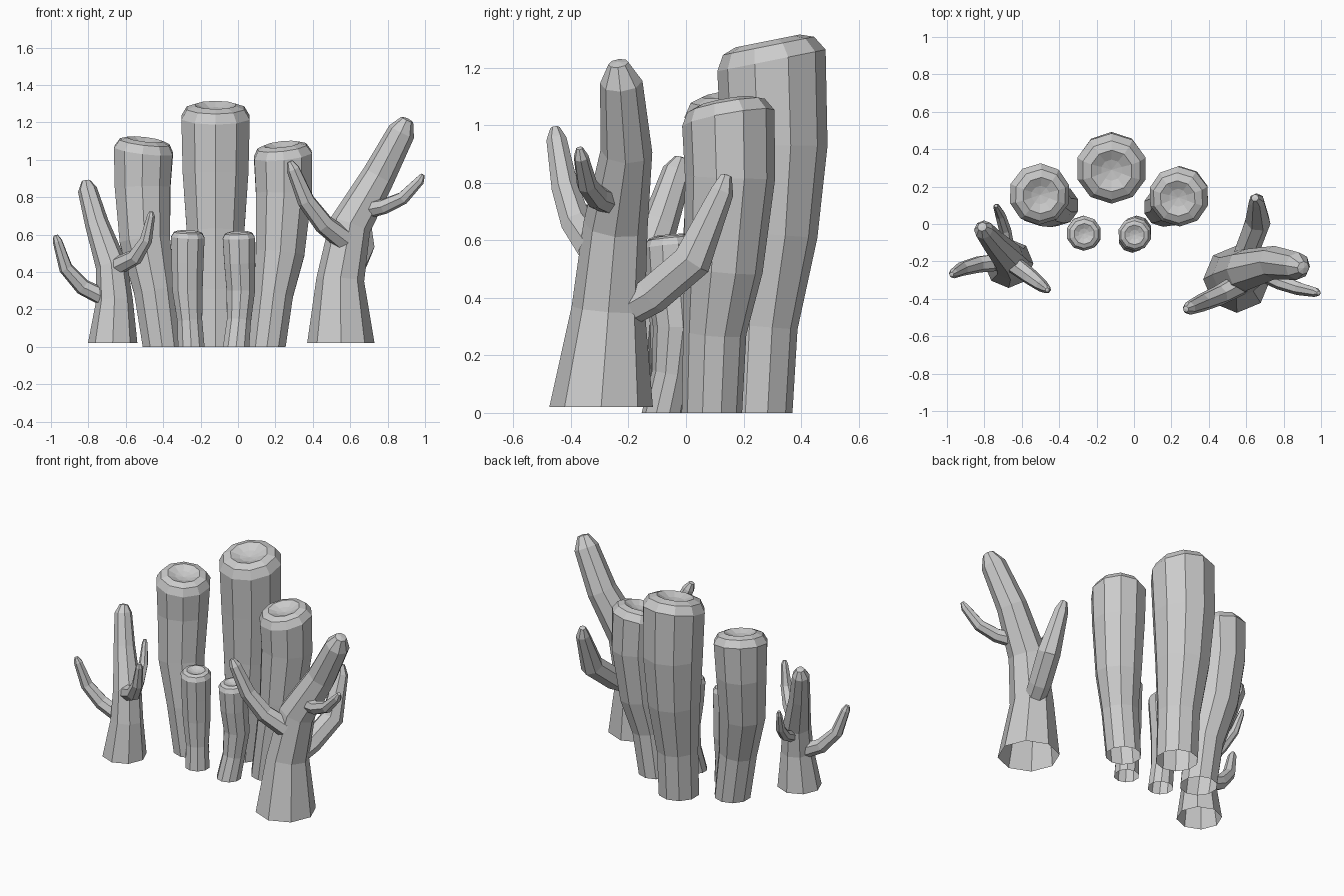
import bpy, bmesh, math
from mathutils import Vector


def tube(name, path, sides, start=None, end=None, dish=False):
    """Loft flat-faced rings along (x, y, z, radius) points; base stays open."""
    pts = [Vector(p[:3]) for p in path]
    rad = [p[3] for p in path]
    n = len(pts)
    dirs = [(pts[min(i + 1, n - 1)] - pts[max(i - 1, 0)]).normalized() for i in range(n)]
    if start:
        dirs[0] = Vector(start).normalized()
    if end:
        dirs[-1] = Vector(end).normalized()
    if dish:
        # rounded shoulder, then a shallow hollow in the mouth
        c, r, d = pts[-1], rad[-1], dirs[-1]
        for k, h in ((.84, .27), (.59, .36), (.3, .24)):
            pts.append(c + d * r * h)
            rad.append(r * k)
            dirs.append(d)
        apex = c + d * r * .19
    else:
        apex = pts[-1] + dirs[-1] * rad[-1] * .2
    bm = bmesh.new()
    rings = []
    # carry the cross-section frame along the path so it does not twist
    u = Vector((0, -1, 0))
    if abs(u.dot(dirs[0])) > .9:
        u = Vector((0, 0, 1))
    for p, r, d in zip(pts, rad, dirs):
        u = (u - d * u.dot(d)).normalized()
        v = d.cross(u)
        rings.append([bm.verts.new(p + r * (u * math.cos(a) + v * math.sin(a)))
                      for a in (2 * math.pi * i / sides for i in range(sides))])
    for lo, hi in zip(rings, rings[1:]):
        for i in range(sides):
            j = (i + 1) % sides
            bm.faces.new((lo[i], lo[j], hi[j], hi[i]))
    top = bm.verts.new(apex)
    for i in range(sides):
        bm.faces.new((rings[-1][i], rings[-1][(i + 1) % sides], top))
    me = bpy.data.meshes.new(name)
    bm.to_mesh(me)
    bm.free()
    ob = bpy.data.objects.new(name, me)
    bpy.context.collection.objects.link(ob)
    return ob


UP = (0, 0, 1)

# Tube sponges: path and the direction each mouth faces
sponges = {
    "tube_centre": ([(-.12, .245, 0, .125), (-.12, .26, .3, .128), (-.12, .295, .62, .162),
                     (-.12, .307, .93, .185), (-.12, .297, 1.225, .192)], (0, -.2, 1)),
    "tube_left": ([(-.405, .1, 0, .11), (-.445, .1, .3, .117), (-.498, .13, .57, .142),
                   (-.51, .16, .85, .156), (-.505, .16, 1.05, .166)], (.12, -.13, 1)),
    "tube_right": ([(.155, .09, 0, .105), (.19, .1, .28, .11), (.225, .13, .5, .137),
                    (.245, .153, .82, .157), (.24, .147, 1.025, .163)], (-.11, -.18, 1)),
    "small_tube_left": ([(-.25, -.06, 0, .075), (-.258, -.05, .14, .07), (-.27, -.04, .3, .085),
                         (-.27, -.045, .45, .09), (-.268, -.05, .585, .094)], (.04, -.08, 1)),
    "small_tube_right": ([(-.01, -.08, 0, .074), (.005, -.05, .14, .068), (.015, -.035, .3, .08),
                          (.008, -.05, .45, .086), (.004, -.055, .582, .09)], (-.04, -.1, 1)),
}
for name, (path, mouth) in sponges.items():
    tube(name, path, 10, UP, mouth, dish=True)

# Right branching coral
tube("right_coral_trunk", [(.55, -.295, .02, .18), (.547, -.27, .36, .128), (.6, -.245, .65, .112),
                           (.75, -.207, .91, .09), (.875, -.225, 1.15, .074),
                           (.905, -.235, 1.215, .035)], 8, UP)
tube("right_coral_front_branch", [(.57, -.32, .57, .062), (.46, -.38, .655, .055), (.365, -.42, .78, .048),
                                  (.295, -.45, .95, .036), (.277, -.455, .99, .017)], 7)
tube("right_coral_side_branch", [(.65, -.24, .725, .05), (.78, -.31, .75, .042), (.88, -.345, .795, .036),
                                 (.972, -.365, .89, .026), (.988, -.37, .92, .012)], 7)
tube("right_coral_back_branch", [(.56, -.26, .33, .06), (.61, -.12, .41, .068), (.662, .02, .53, .07),
                                 (.655, .125, .77, .042), (.647, .14, .825, .02)], 7)

# Left branching coral
tube("left_coral_trunk", [(-.67, -.21, .02, .132), (-.66, -.2, .25, .098), (-.675, -.175, .43, .085),
                          (-.755, -.09, .66, .064), (-.805, -.03, .84, .052),
                          (-.812, -.015, .885, .025)], 8, UP)
tube("left_coral_side_branch", [(-.7, -.2, .255, .048), (-.83, -.215, .32, .045), (-.92, -.24, .42, .038),
                                (-.965, -.265, .565, .026), (-.975, -.27, .595, .013)], 7)
tube("left_coral_front_branch", [(-.65, -.21, .43, .05), (-.55, -.285, .48, .044), (-.492, -.33, .57, .034),
                                 (-.465, -.35, .7, .022), (-.464, -.353, .722, .011)], 7)
tube("left_coral_back_branch", [(-.67, -.15, .36, .036), (-.69, -.03, .42, .033), (-.715, .05, .5, .028),
                                (-.735, .092, .61, .018), (-.738, .097, .635, .009)], 7)
